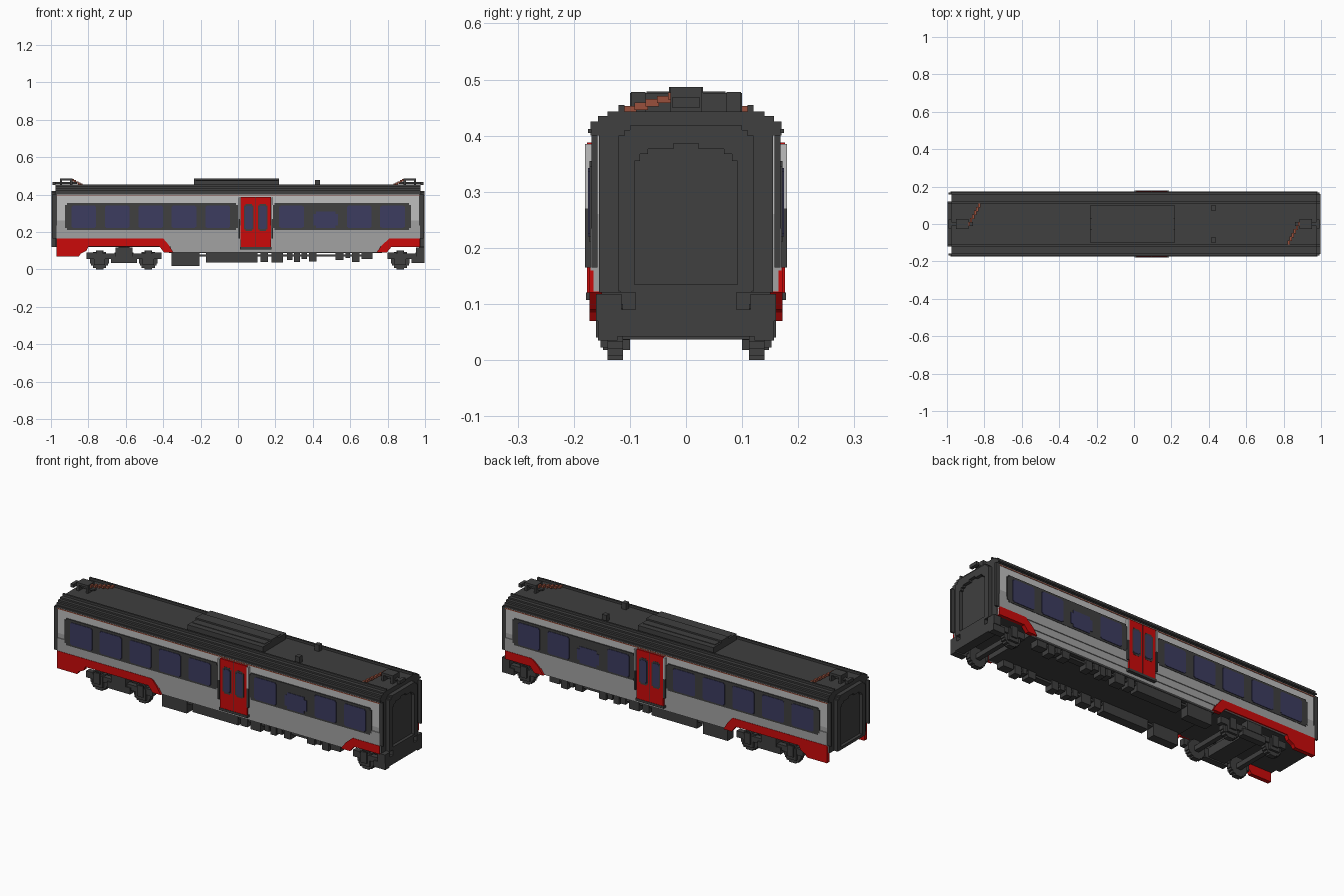
import bpy, bmesh
from mathutils import Vector

if "Cube" in bpy.data.objects:
    bpy.data.objects.remove(bpy.data.objects["Cube"])


def material(name, rgb):
    m = bpy.data.materials.new(name)
    m.use_nodes = True
    m.diffuse_color = (*rgb, 1)
    m.node_tree.nodes["Principled BSDF"].inputs["Base Color"].default_value = (*rgb, 1)
    return m


DARK = material("charcoal", (0.05, 0.05, 0.05))
GREY = material("mid_grey", (0.36, 0.36, 0.36))
LIGHT = material("light_grey", (0.52, 0.52, 0.52))
RED = material("red", (0.6, 0.003, 0.003))
GLASS = material("window_blue", (0.045, 0.045, 0.115))
RUST = material("rust_orange", (0.32, 0.08, 0.045))


def finish(name, bm, mat):
    bmesh.ops.recalc_face_normals(bm, faces=bm.faces)
    me = bpy.data.meshes.new(name)
    bm.to_mesh(me)
    bm.free()
    me.materials.append(mat)
    ob = bpy.data.objects.new(name, me)
    bpy.context.collection.objects.link(ob)
    return ob


def add_box(bm, x, y, z):
    vs = [bm.verts.new((a, b, c)) for a in x for b in y for c in z]
    for f in ((0, 1, 3, 2), (4, 6, 7, 5), (0, 4, 5, 1), (2, 3, 7, 6), (0, 2, 6, 4), (1, 5, 7, 3)):
        bm.faces.new([vs[i] for i in f])


def boxes(name, mat, items, mirror=False):
    """Several boxes ((x0,x1),(y0,y1),(z0,z1)) in one part; mirror repeats them on -y."""
    bm = bmesh.new()
    for x, y, z in items:
        add_box(bm, x, y, z)
        if mirror:
            add_box(bm, x, (-y[1], -y[0]), z)
    return finish(name, bm, mat)


def prism(bm, points, offset):
    face = bm.faces.new([bm.verts.new(p) for p in points])
    ext = bmesh.ops.extrude_face_region(bm, geom=[face], use_keep_orig=True)
    verts = [g for g in ext["geom"] if isinstance(g, bmesh.types.BMVert)]
    bmesh.ops.translate(bm, verts=verts, vec=Vector(offset))


def extrude_x(name, mat, profile, x0, x1):
    bm = bmesh.new()
    prism(bm, [(x0, y, z) for y, z in profile], (x1 - x0, 0, 0))
    return finish(name, bm, mat)


def side_plates(name, mat, outlines, y0, y1):
    """Plates drawn in x-z, placed on both sides of the car."""
    bm = bmesh.new()
    for pts in outlines:
        for s in (-1, 1):
            prism(bm, [(x, s * y0, z) for x, z in pts], (0, s * (y1 - y0), 0))
    return finish(name, bm, mat)


def rect(x0, x1, z0, z1, c=0.0):
    """Rectangle with stepped corners of size c."""
    if not c:
        return [(x0, z0), (x1, z0), (x1, z1), (x0, z1)]
    return [(x0 + c, z0), (x1 - c, z0), (x1 - c, z0 + c), (x1, z0 + c), (x1, z1 - c), (x1 - c, z1 - c),
            (x1 - c, z1), (x0 + c, z1), (x0 + c, z1 - c), (x0, z1 - c), (x0, z0 + c), (x0 + c, z0 + c)]


def both(half):
    """Complete a half profile by mirroring it in y."""
    return half + [(-y, z) for y, z in reversed(half)]


# Body core with stepped roof edges and rain ridges
extrude_x("body_core", DARK, both([
    (0.155, 0.12), (0.155, 0.40), (0.17, 0.40), (0.17, 0.425), (0.157, 0.425), (0.157, 0.435),
    (0.14, 0.435), (0.14, 0.443), (0.12, 0.443), (0.12, 0.455), (0.11, 0.455), (0.11, 0.443)]),
    -0.975, 0.975)
boxes("floor_pan", DARK, [((-0.37, 0.77), (-0.15, 0.15), (0.088, 0.121))])
boxes("roof_gutter", DARK, [((-0.98, 0.98), (0.168, 0.175), (0.405, 0.412))], True)

# Side walls, stepped in height
X = (-0.97, 0.972)
boxes("sill_panel", GREY, [((-0.36, 0.76), (0.145, 0.16), (0.09, 0.125)),
                           (X, (0.15, 0.165), (0.122, 0.16))], True)
boxes("lower_wall", GREY, [(X, (0.15, 0.17), (0.16, 0.235)), (X, (0.15, 0.166), (0.235, 0.26))], True)
boxes("upper_wall", LIGHT, [(X, (0.15, 0.166), (0.26, 0.40))], True)
boxes("trim_line", RUST, [(X, (0.15, 0.168), (0.391, 0.396))], True)

# Red end skirts
side_plates("red_skirt", RED, [
    [(-0.97, 0.07), (-0.85, 0.07), (-0.84, 0.085), (-0.81, 0.1), (-0.80, 0.122), (-0.42, 0.122),
     (-0.395, 0.09), (-0.345, 0.09), (-0.37, 0.13), (-0.40, 0.165), (-0.97, 0.165)],
    [(0.74, 0.09), (0.795, 0.09), (0.82, 0.12), (0.972, 0.12), (0.972, 0.165), (0.81, 0.165), (0.77, 0.13)]],
    0.15, 0.172)

# Window bands and panes
side_plates("window_band", DARK, [rect(-0.925, 0.0, 0.21, 0.355, 0.01),
                                  rect(0.185, 0.925, 0.21, 0.355, 0.01)], 0.164, 0.172)
starts = [-0.89, -0.712, -0.533, -0.355, -0.175, 0.22, 0.582, 0.76]
panes = [rect(x, x + 0.132, 0.22, 0.342, 0.006) for x in starts]
panes.append(rect(0.403, 0.535, 0.22, 0.31, 0.015))
side_plates("window_pane", GLASS, panes, 0.17, 0.1745)

# Sliding doors with frame, glass and step
side_plates("door", RED, [rect(0.014, 0.093, 0.12, 0.388), rect(0.097, 0.176, 0.12, 0.388)], 0.15, 0.176)
side_plates("door_seam", DARK, [rect(0.093, 0.097, 0.12, 0.388)], 0.15, 0.174)
side_plates("door_window_frame", DARK, [rect(0.032, 0.084, 0.205, 0.35, 0.008),
                                        rect(0.106, 0.158, 0.205, 0.35, 0.008)], 0.17, 0.177)
side_plates("door_window", GLASS, [rect(0.038, 0.078, 0.215, 0.34, 0.006),
                                   rect(0.112, 0.152, 0.215, 0.34, 0.006)], 0.17, 0.179)
posts = [(0.002, 0.012), (0.178, 0.188)]
boxes("door_post_lower", DARK, [(p, (0.16, 0.18), (0.165, 0.27)) for p in posts], True)
boxes("door_post_upper", LIGHT, [(p, (0.16, 0.18), (0.27, 0.385)) for p in posts], True)
boxes("door_step", DARK, [((0.01, 0.18), (0.15, 0.178), (0.107, 0.12))], True)

# Gangway arches, recessed end doors and corner flaps
arch = both([(0.12, 0.122), (0.12, 0.40), (0.11, 0.40), (0.11, 0.41), (0.10, 0.41), (0.10, 0.418)])
hole = both([(0.092, 0.132), (0.092, 0.355), (0.082, 0.355), (0.082, 0.367), (0.068, 0.367),
             (0.068, 0.376), (0.022, 0.376), (0.022, 0.386)])
ring = arch + [(-0.12, 0.132)] + list(reversed(hole))
ring = arch[:6] + arch[6:] + hole[::-1]
for s, side in ((-1, "right"), (1, "left")):
    extrude_x("gangway_frame_" + side, DARK, ring, s * 0.97, s * 0.998)
    boxes("gangway_threshold_" + side, DARK, [(sorted((s * 0.97, s * 0.998)), (-0.118, 0.118), (0.12, 0.135))])
    boxes("end_door_" + side, DARK, [(sorted((s * 0.97, s * 0.981)), (-0.093, 0.093), (0.13, 0.39))])
    boxes("corner_flap_" + side, DARK, [
        (sorted((s * 0.968, s * 0.992)), (0.158, 0.168), (0.165, 0.40))], True)

# Roof unit and vents
boxes("roof_unit", DARK, [((-0.235, 0.22), (-0.10, 0.10), (0.44, 0.476)),
                          ((-0.235, 0.22), (-0.03, 0.03), (0.47, 0.487)),
                          ((-0.225, 0.21), (-0.07, 0.07), (0.47, 0.479))])
boxes("roof_vent", DARK, [((0.412, 0.438), (0.072, 0.098), (0.44, 0.478))], True)

# Roof connectors with stepped cables, one at each end turned half round
for s, side in ((-1, "right"), (1, "left")):
    def sx(a, b):
        return tuple(sorted((s * a, s * b)))
    boxes("connector_frame_" + side, DARK, [
        (sx(0.94, 0.953), (-0.028, 0.028), (0.44, 0.478)), (sx(0.885, 0.898), (-0.028, 0.028), (0.44, 0.478)),
        (sx(0.885, 0.953), (-0.028, 0.028), (0.474, 0.487)), (sx(0.86, 0.993), (-0.01, 0.01), (0.456, 0.466)),
        (sx(0.975, 0.993), (-0.025, 0.025), (0.45, 0.468))])
    cable = []
    for i in range(6):
        y = tuple(sorted((-s * (-0.012 + 0.02 * i), -s * (0.012 + 0.02 * i))))
        z = 0.478 - 0.006 * i
        cable.append((sx(0.876 - 0.011 * i, 0.889 - 0.011 * i), y, (z - 0.008, z + 0.005)))
    boxes("roof_cable_" + side, RUST, cable)


# Bogies; the one on the left end is shared, so it stops at the car end
def bogie(name, cx, limit):
    parts, centre = [], []
    for s in (-1, 1):
        wx = cx + s * 0.13
        # Stepped wheels and axle boxes
        for w, h in ((0.02, 0.05), (0.035, 0.042), (0.045, 0.03), (0.05, 0.018)):
            parts.append(((wx - w, wx + w), (0.112, 0.14), (0.05 - h, 0.05 + h)))
        parts.append(((wx - 0.03, wx + 0.03), (0.14, 0.152), (0.022, 0.085)))
        parts.append(((wx - 0.018, wx + 0.018), (0.15, 0.16), (0.04, 0.1)))
        parts.append((tuple(sorted((wx + s * 0.02, wx + s * 0.07))), (0.12, 0.15), (0.055, 0.09)))
        centre.append(((wx - 0.013, wx + 0.013), (-0.115, 0.115), (0.037, 0.063)))
    parts.append(((cx - 0.13, cx + 0.13), (0.122, 0.15), (0.055, 0.085)))
    parts.append(((cx - 0.07, cx + 0.07), (0.122, 0.157), (0.035, 0.07)))
    parts.append(((cx - 0.045, cx + 0.045), (0.115, 0.16), (0.07, 0.118)))
    centre.append(((cx - 0.05, cx + 0.05), (-0.125, 0.125), (0.042, 0.09)))
    centre.append(((cx - 0.03, cx + 0.03), (-0.09, 0.09), (0.085, 0.122)))

    def clip(items):
        return [((x[0], min(x[1], limit)), y, z) for x, y, z in items if x[0] < limit - 0.001]
    boxes(name + "_sides", DARK, clip(parts), True)
    boxes(name + "_axles", DARK, clip(centre))


bogie("right_bogie", -0.61, 0)
bogie("left_bogie", 0.998, 0.998)

# Underfloor equipment: (x0, x1, bottom z)
gear = [(-0.355, -0.205, 0.018), (-0.17, 0.105, 0.036), (0.12, 0.16, 0.04), (0.18, 0.24, 0.036),
        (0.262, 0.292, 0.05), (0.30, 0.332, 0.04), (0.34, 0.37, 0.055), (0.38, 0.42, 0.042),
        (0.52, 0.565, 0.05), (0.575, 0.60, 0.06), (0.61, 0.65, 0.04), (0.66, 0.72, 0.055)]
boxes("underfloor_box", DARK, [((a, b), (0.10, 0.148), (z, 0.092)) for a, b, z in gear], True)
boxes("underfloor_rail", DARK, [((-0.205, 0.72), (0.105, 0.14), (0.068, 0.08))], True)
